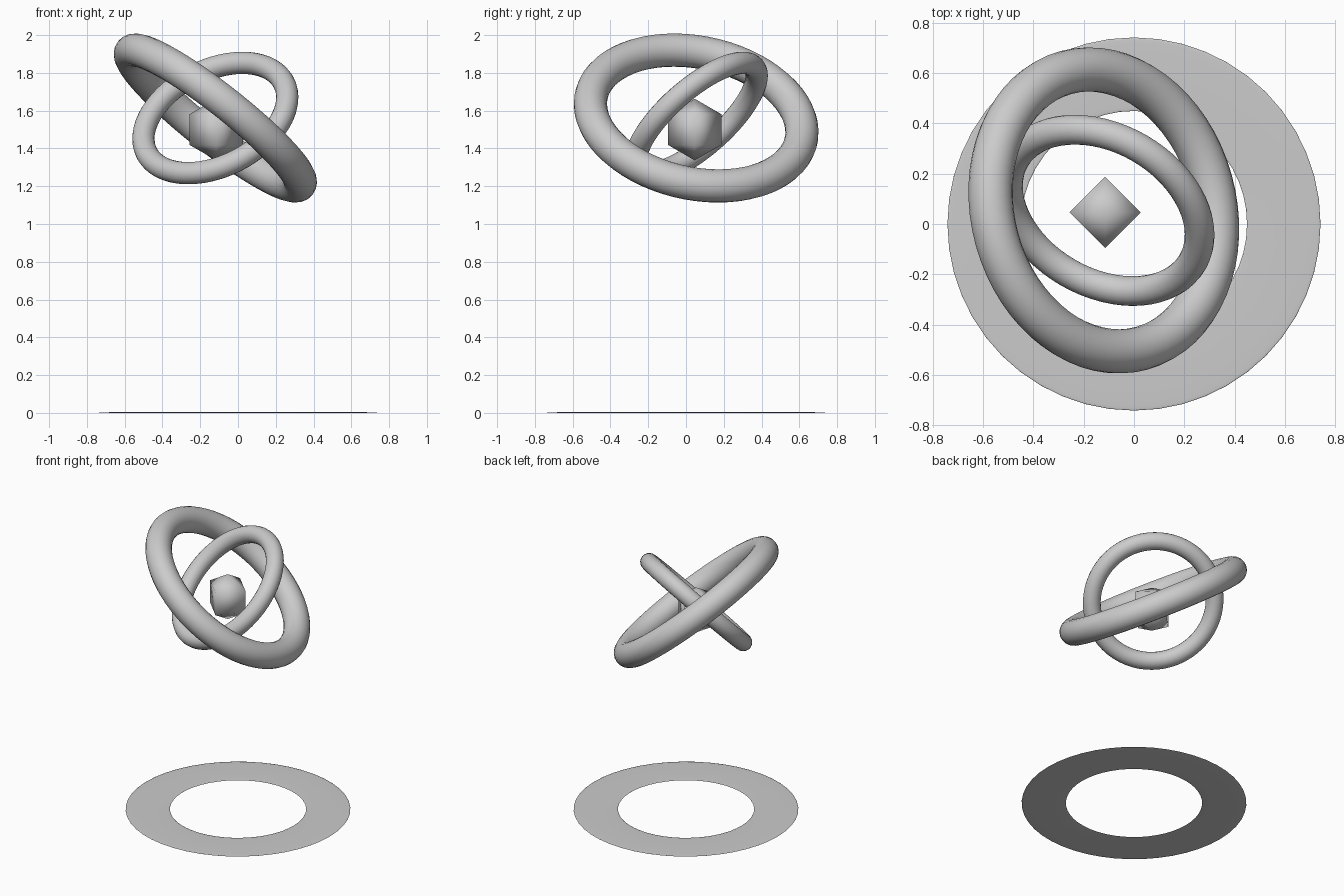
import bpy
from mathutils import Vector

if "Cube" in bpy.data.objects:
    bpy.data.objects.remove(bpy.data.objects["Cube"])

CENTRE = Vector((-0.12, 0.054, 1.561))


def smooth(obj):
    for p in obj.data.polygons:
        p.use_smooth = True


def ring(name, centre, normal, major, minor, seg=64, sides=20):
    rot = Vector(normal).to_track_quat('Z', 'Y').to_euler()
    bpy.ops.mesh.primitive_torus_add(location=centre, rotation=rot,
                                     major_radius=major, minor_radius=minor,
                                     major_segments=seg, minor_segments=sides)
    obj = bpy.context.object
    obj.name = name
    smooth(obj)
    return obj


# two tilted, crossing rings floating above the base
ring("outer_ring", CENTRE, (0.615, 0.17, 0.78), 0.568, 0.088)
ring("inner_ring", CENTRE, (-0.36, -0.62, 0.70), 0.408, 0.059)

# smooth-shaded eight-sided core
bpy.ops.mesh.primitive_uv_sphere_add(segments=4, ring_count=2, radius=0.163,
                                     location=(-0.115, 0.046, 1.5))
core = bpy.context.object
core.name = "core"
smooth(core)

# paper-thin ground ring: a flattened torus
base = ring("ground_ring", (0, 0, 0.003), (0, 0, 1), 0.595, 0.146, 48, 12)
base.scale.z = 0.003 / 0.146
